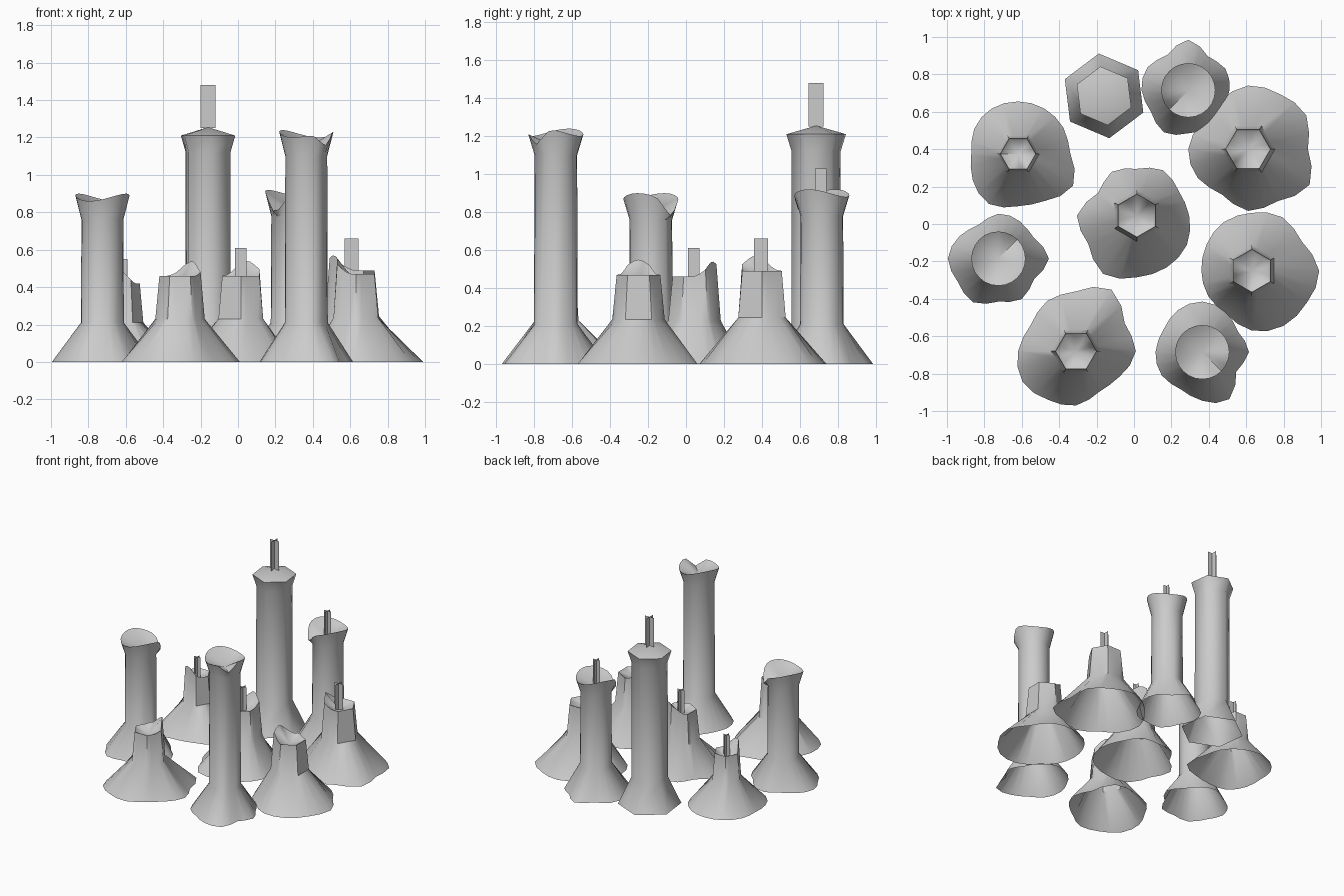
import bpy
import bmesh
from math import cos, sin, pi, radians

cube = bpy.data.objects.get("Cube")
if cube:
    bpy.data.objects.remove(cube)

SIDES = 24


def make_material(name, value):
    mat = bpy.data.materials.new(name)
    mat.use_nodes = True
    colour = (value, value, value, 1)
    mat.diffuse_color = colour
    mat.node_tree.nodes["Principled BSDF"].inputs["Base Color"].default_value = colour
    return mat


wax = make_material("grey wax", 0.6)


def finish(name, bm, smooth_angle=None):
    """Turn a bmesh into a named object."""
    mesh = bpy.data.meshes.new(name)
    bm.to_mesh(mesh)
    bm.free()
    mesh.materials.append(wax)
    obj = bpy.data.objects.new(name, mesh)
    bpy.context.collection.objects.link(obj)
    if smooth_angle:
        bpy.ops.object.select_all(action="DESELECT")
        obj.select_set(True)
        bpy.context.view_layer.objects.active = obj
        bpy.ops.object.shade_smooth_by_angle(angle=radians(smooth_angle))


def loft(name, centre, rings, tip, sides, smooth_angle):
    """Skin rings of (radius, height) functions and close the top with a fan."""
    bm = bmesh.new()
    loops = []
    for radius, height in rings:
        loop = []
        for i in range(sides):
            a = 2 * pi * i / sides
            r = radius(a)
            loop.append(bm.verts.new((centre[0] + r * cos(a),
                                      centre[1] + r * sin(a), height(a))))
        loops.append(loop)
    apex = bm.verts.new((*centre, tip))
    for i in range(sides):
        j = (i + 1) % sides
        for low, high in zip(loops, loops[1:]):
            bm.faces.new((low[i], low[j], high[j], high[i]))
        bm.faces.new((loops[-1][i], loops[-1][j], apex))
    finish(name, bm, smooth_angle)


def wick(name, centre, bottom, top, width):
    """Two crossed upright sheets."""
    bm = bmesh.new()
    h = width / 2
    for dx, dy in ((h, 0), (0, h)):
        corners = ((-1, bottom), (1, bottom), (1, top), (-1, top))
        bm.faces.new([bm.verts.new((centre[0] + s * dx, centre[1] + s * dy, z))
                      for s, z in corners])
    finish(name, bm)


def level(z):
    return lambda a: z


def outline(hundredths):
    """Smooth closed outline through evenly spaced radii."""
    n = len(hundredths)

    def radius(a):
        t = a / (2 * pi) * n
        k = int(t + 1e-6)
        f = max(0, t - k)
        p, q, r, s = (hundredths[(k + d) % n] / 100 for d in (-1, 0, 1, 2))
        return q + f / 2 * (r - p + f * (2 * p - 5 * q + 4 * r - s + f * (3 * (q - r) + s - p)))
    return radius


def hexagon(size, turn):
    """Radius of a hexagon whose corners are offset by turn."""
    def radius(a):
        local = (a - radians(turn)) % (pi / 3) - pi / 6
        return size * cos(pi / 6) / cos(local)
    return radius


def bump(a, direction, power):
    return max(0, cos(a - radians(direction))) ** power


def short_candle(name, centre, skirt, size, turn, top, peak):
    """Tapered hexagonal stub on a wide melted skirt, rim raised on one side."""
    def rim(a):
        return top + 0.08 * bump(a, peak, 3)
    rings = [(outline(skirt), level(0)),
             (hexagon(size * 1.2, turn), level(0.5 * top)),
             (hexagon(size, turn), rim),
             (hexagon(size * 0.9, turn), lambda a: rim(a) - 0.01)]
    loft(name, centre, rings, top - 0.04, SIDES, 40)


def tall_candle(name, centre, skirt, top, notch):
    """Round column with a flared rim that has a melted notch."""
    def rim(a):
        return top - 0.08 * bump(a, notch, 14) + 0.02 * cos(2 * a + 1)
    rings = [(outline(skirt), level(0)),
             (level(0.115), level(0.21)),
             (level(0.112), level(top - 0.12)),
             (level(0.145), rim)]
    loft(name, centre, rings, top - 0.08, SIDES, 40)


# Short stubs
short_candle("short_candle_front", (-0.31, -0.68),
             (32, 30, 38, 32, 31, 28, 31, 33, 30, 29, 25, 27), 0.11, 0, 0.46, 50)
short_candle("short_candle_middle", (0.015, 0.045),
             (28, 26, 28, 25, 27, 24, 32, 30, 36, 33, 32, 31), 0.115, 30, 0.46, 70)
short_candle("short_candle_left_back", (0.61, 0.4),
             (32, 36, 34, 34, 30, 29, 32, 31, 28, 33, 32, 38), 0.12, 0, 0.49, 200)
short_candle("short_candle_right_back", (-0.62, 0.375),
             (28, 28, 28, 28, 28, 27, 25, 28, 31, 28, 29, 34), 0.095, 0, 0.42, 250)
short_candle("short_candle_left_front", (0.63, -0.25),
             (36, 31, 33, 31, 30, 28, 27, 27, 27, 32, 34, 34), 0.115, 30, 0.47, 180)

# Tall columns
tall_candle("tall_candle_front", (0.365, -0.685),
            (25, 22, 25, 27, 26, 24, 25, 25, 23, 26, 29, 21), 1.22, -45)
tall_candle("tall_candle_right", (-0.725, -0.185),
            (27, 22, 23, 24, 21, 24, 27, 25, 27, 23, 25, 22), 0.88, 45)
tall_candle("tall_candle_back", (0.29, 0.715),
            (22, 23, 21, 27, 22, 25, 25, 23, 26, 23, 23, 21), 0.9, -130)

# Unmelted hexagonal candle with a pointed cap
HEX = 37


def hex_ring(size, z):
    return size, z


bm = bmesh.new()
hex_centre = (-0.16, 0.685)
loops = []
for size, z in ((0.228, 0), (0.132, 0.21), (0.13, 1.12), (0.158, 1.21)):
    loops.append([bm.verts.new((hex_centre[0] + size * cos(radians(HEX + 60 * i)),
                                hex_centre[1] + size * sin(radians(HEX + 60 * i)), z))
                  for i in range(6)])
apex = bm.verts.new((*hex_centre, 1.255))
for i in range(6):
    j = (i + 1) % 6
    for low, high in zip(loops, loops[1:]):
        bm.faces.new((low[i], low[j], high[j], high[i]))
    bm.faces.new((loops[-1][i], loops[-1][j], apex))
finish("hexagonal_candle", bm, 62)

# Wicks
wick("hexagonal_candle_wick", hex_centre, 1.25, 1.48, 0.08)
wick("tall_candle_back_wick", (0.29, 0.71), 0.82, 1.03, 0.06)
wick("short_candle_left_back_wick", (0.608, 0.395), 0.45, 0.66, 0.075)
wick("short_candle_right_back_wick", (-0.62, 0.375), 0.38, 0.55, 0.06)
wick("short_candle_middle_wick", (0.015, 0.04), 0.42, 0.61, 0.06)
